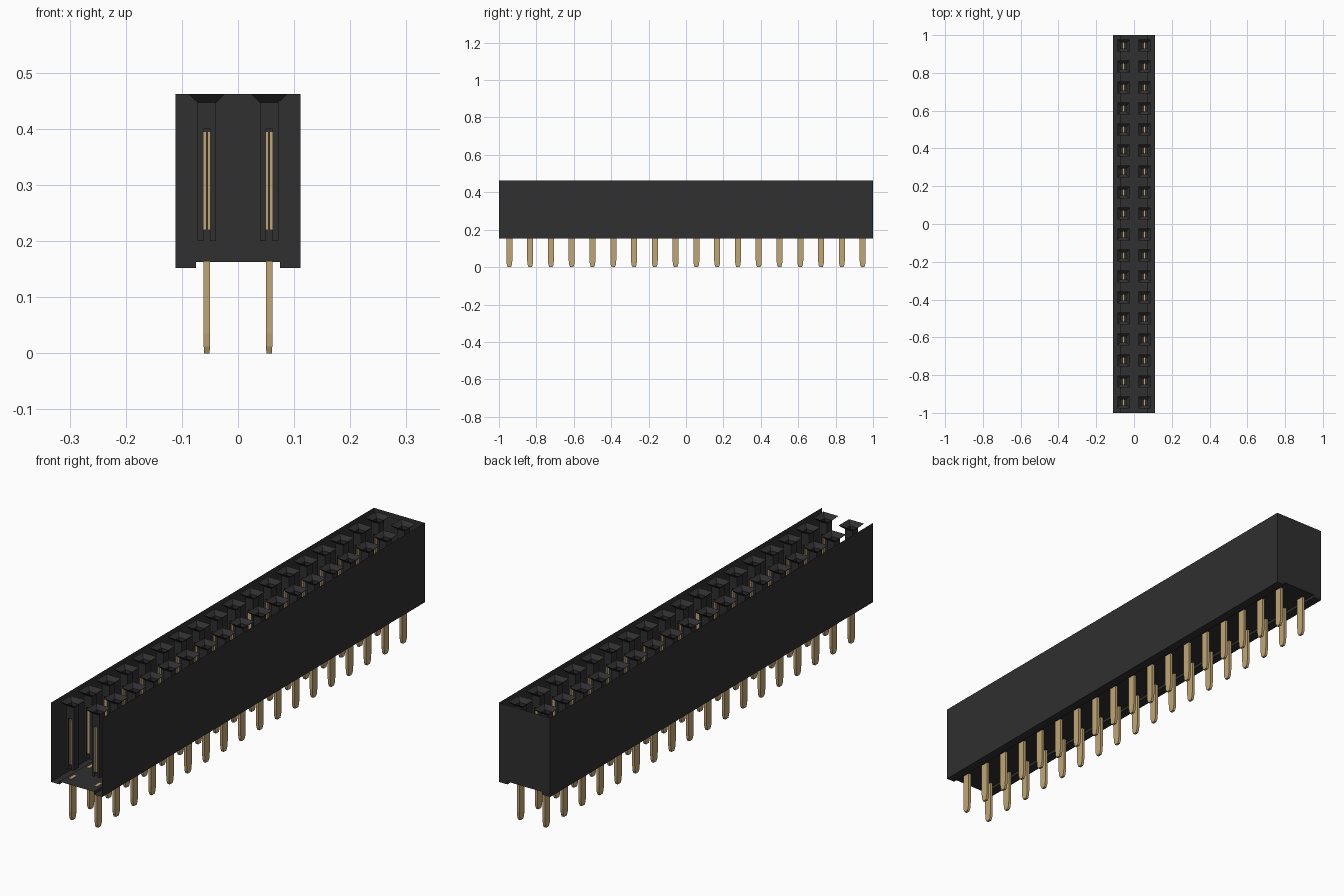
import bpy, bmesh

cube = bpy.data.objects.get("Cube")
if cube:
    bpy.data.objects.remove(cube, do_unlink=True)

ROWS = 18
PITCH = 2 / ROWS
X0, Y0 = -PITCH / 2, -1 + PITCH / 2      # centre of the first socket
TOP, FLOOR, FOOT = 0.4625, 0.163, 0.152


def material(name, rgb, rough):
    m = bpy.data.materials.new(name)
    m.use_nodes = True
    m.diffuse_color = (*rgb, 1)
    b = m.node_tree.nodes["Principled BSDF"]
    b.inputs["Base Color"].default_value = (*rgb, 1)
    b.inputs["Roughness"].default_value = rough
    return m


black = material("black plastic", (0.029, 0.029, 0.029), 0.6)
gold = material("gold metal", (0.53, 0.38, 0.175), 0.5)


def make(name, bm, mat):
    bmesh.ops.remove_doubles(bm, verts=bm.verts, dist=1e-5)
    me = bpy.data.meshes.new(name)
    bm.to_mesh(me)
    bm.free()
    me.materials.append(mat)
    ob = bpy.data.objects.new(name, me)
    bpy.context.collection.objects.link(ob)
    return ob


def face(bm, *pts):
    return bm.faces.new([bm.verts.new(p) for p in pts])


def rect(hx, hy, z):
    return [(-hx, -hy, z), (hx, -hy, z), (hx, hy, z), (-hx, hy, z)]


def loft(bm, a, b):
    """Four walls between an upper ring a and a lower ring b."""
    for i in range(4):
        j = (i + 1) % 4
        face(bm, a[i], b[i], b[j], a[j])


def grid(ob):
    """Repeat a part over both columns and all rows."""
    ob.location = (X0, Y0, 0)
    for name, count, axis in (("columns", 2, 0), ("rows", ROWS, 1)):
        m = ob.modifiers.new(name, "ARRAY")
        m.count = count
        m.use_relative_offset = False
        m.use_constant_offset = True
        m.constant_offset_displace = [PITCH if k == axis else 0 for k in range(3)]


# Housing: thin shell open at top and front, with a channel along the underside
W, C = 0.111, 0.075
profile = [(-W, TOP), (-W, FOOT), (-C, FOOT), (-C, FLOOR),
           (C, FLOOR), (C, FOOT), (W, FOOT), (W, TOP)]
bm = bmesh.new()
for (xa, za), (xb, zb) in zip(profile, profile[1:]):
    face(bm, (xa, -1, za), (xa, 1, za), (xb, 1, zb), (xb, -1, zb))
face(bm, *[(x, 1, z) for x, z in reversed(profile)])
bmesh.ops.recalc_face_normals(bm, faces=bm.faces)
make("housing", bm, black)

# Sockets: funnel mouth above a square tube slotted at front and back
H, S = 0.0165, 0.006
NECK, SLOT, BASE = 0.447, 0.40, 0.20
bm = bmesh.new()
loft(bm, rect(0.0325, 0.0325, TOP), rect(H, H, NECK))
loft(bm, rect(H, H, NECK), rect(H, H, SLOT))
for s in (-1, 1):
    face(bm, (s*H, -H, SLOT), (s*H, -H, BASE), (s*H, H, BASE), (s*H, H, SLOT))
    face(bm, (s*S, -H, BASE), (s*H, -H, BASE), (s*H, H, BASE), (s*S, H, BASE))
    for y in (-H, H):
        face(bm, (s*S, y, SLOT), (s*S, y, BASE), (s*H, y, BASE), (s*H, y, SLOT))
bmesh.ops.remove_doubles(bm, verts=bm.verts, dist=1e-5)
bmesh.ops.recalc_face_normals(bm, faces=bm.faces)
grid(make("sockets", bm, black))

# Contacts: a pair of upright blades in every socket
bm = bmesh.new()
for s in (-1, 1):
    a, b = rect(0.0023, 0.0162, 0.395), rect(0.0023, 0.0162, 0.22)
    a, b = ([(x + s * 0.0032, y, z) for x, y, z in r] for r in (a, b))
    loft(bm, a, b)
    face(bm, *a)
    face(bm, *reversed(b))
bmesh.ops.recalc_face_normals(bm, faces=bm.faces)
grid(make("contact_blades", bm, gold))

# Pins: flat legs with tapered tips below the housing
bm = bmesh.new()
rings = [rect(0.0055, 0.016, 0.165), rect(0.0055, 0.016, 0.035),
         rect(0.0055, 0.0135, 0.012), rect(0.005, 0.0085, 0)]
for a, b in zip(rings, rings[1:]):
    loft(bm, a, b)
face(bm, *rings[0])
face(bm, *reversed(rings[-1]))
bmesh.ops.remove_doubles(bm, verts=bm.verts, dist=1e-5)
bmesh.ops.recalc_face_normals(bm, faces=bm.faces)
grid(make("pins", bm, gold))
